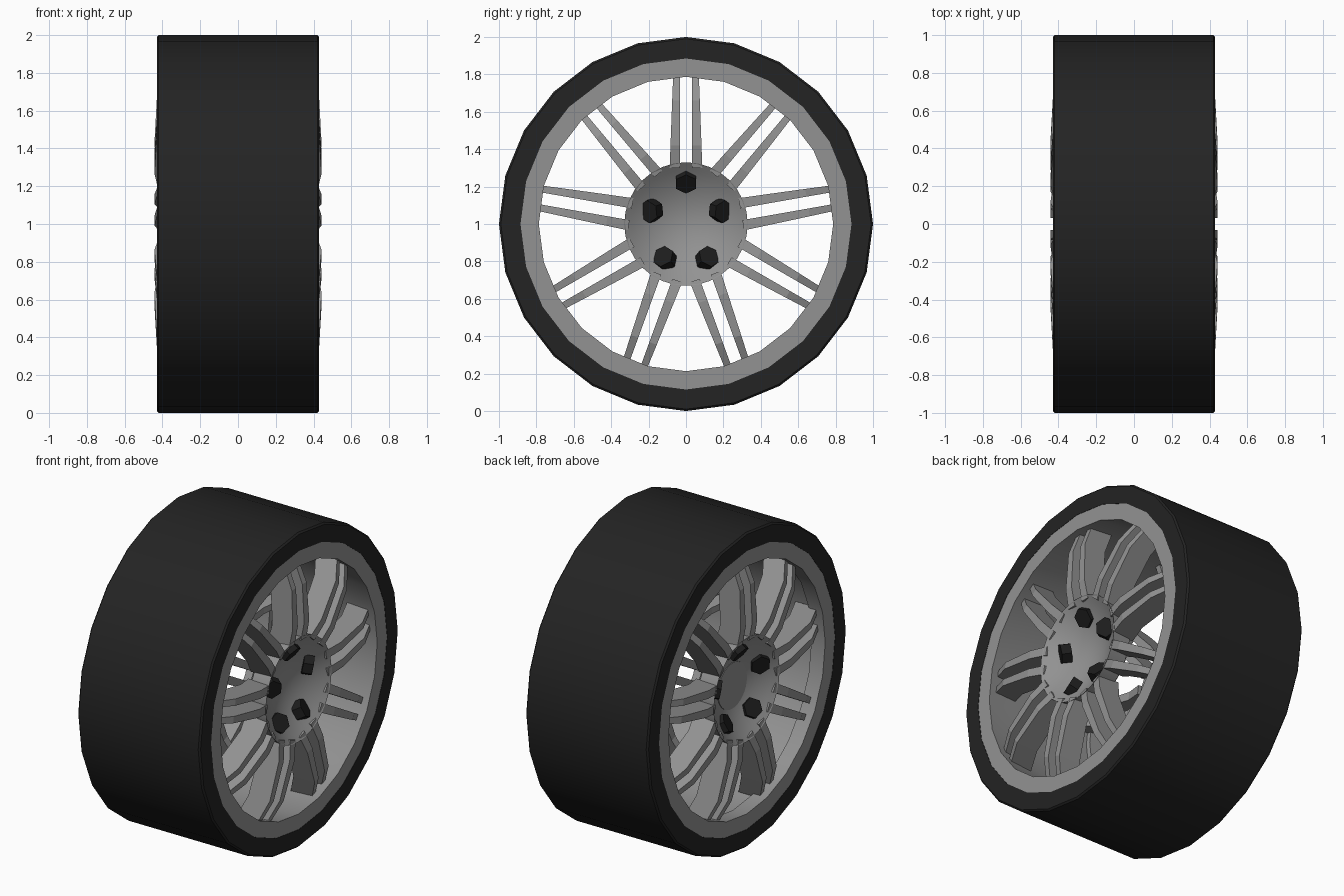
import bpy, bmesh, math
from mathutils import Vector, Matrix

cube = bpy.data.objects.get("Cube")
if cube:
    bpy.data.objects.remove(cube)

CENTRE = Vector((0, 0, 1))


def material(name, value):
    m = bpy.data.materials.new(name)
    m.use_nodes = True
    colour = (value, value, value, 1)
    m.diffuse_color = colour
    bsdf = m.node_tree.nodes["Principled BSDF"]
    bsdf.inputs["Base Color"].default_value = colour
    bsdf.inputs["Roughness"].default_value = 0.7
    return m


rubber = material("black rubber", 0.017)
alloy = material("grey alloy", 0.29)
bolt_black = material("bolt black", 0.012)


def finish(bm, name, mat, smooth=None):
    bmesh.ops.remove_doubles(bm, verts=bm.verts, dist=1e-5)
    bmesh.ops.recalc_face_normals(bm, faces=bm.faces)
    mesh = bpy.data.meshes.new(name)
    bm.to_mesh(mesh)
    bm.free()
    mesh.materials.append(mat)
    ob = bpy.data.objects.new(name, mesh)
    ob.location = CENTRE
    bpy.context.collection.objects.link(ob)
    if smooth:
        bpy.ops.object.select_all(action="DESELECT")
        ob.select_set(True)
        bpy.context.view_layer.objects.active = ob
        bpy.ops.object.shade_smooth_by_angle(angle=math.radians(smooth))
    return ob


def lathe(name, profile, mat, steps, closed=True):
    """Turn (x, radius) points around the wheel axle."""
    bm = bmesh.new()
    verts = [bm.verts.new((x, 0, r)) for x, r in profile]
    edges = [bm.edges.new(pair) for pair in zip(verts, verts[1:])]
    if closed:
        edges.append(bm.edges.new((verts[-1], verts[0])))
    bmesh.ops.spin(bm, geom=verts + edges, cent=(0, 0, 0), axis=(1, 0, 0),
                   angle=math.tau, steps=steps)
    return finish(bm, name, mat, 30)


# Tyre and rim barrel
lathe("tyre", [(-0.43, 0.885), (-0.43, 0.99), (-0.42, 1), (0.42, 1),
               (0.43, 0.99), (0.43, 0.885)], rubber, 24)
lathe("rim", [(-0.428, 0.887), (-0.428, 0.787), (-0.33, 0.79), (-0.33, 0.82),
              (0, 0.82), (0.428, 0.787), (0.428, 0.887)], alloy, 24)

# Spoke stations: radius, front depth, back depth, outer half width
STATIONS = [(0.30, 0.42, 0.27, 0.087), (0.42, 0.443, 0.30, 0.083),
            (0.66, 0.43, 0.28, 0.074), (0.81, 0.37, 0.22, 0.068)]
GAP = 0.032


def spokes(name, s):
    bm = bmesh.new()
    for i in range(9):
        turn = Matrix.Rotation(i * math.tau / 9, 3, "X")
        for side in (-1, 1):
            rings = []
            for r, front, back, wide in STATIONS:
                corners = [(front, GAP), (front, wide), (back, wide), (back, GAP)]
                rings.append([bm.verts.new(turn @ Vector((s * x, side * y, r)))
                              for x, y in corners])
            for a, b in zip(rings, rings[1:]):
                for k in range(4):
                    n = (k + 1) % 4
                    bm.faces.new((a[k], a[n], b[n], b[k]))
            bm.faces.new(rings[0])
            bm.faces.new(rings[-1])
    finish(bm, name, alloy)


def bolts(name, s):
    bm = bmesh.new()
    tilt = math.radians(36)
    for i in range(5):
        a = math.pi / 2 + i * math.tau / 5
        c, h = math.cos(a), math.sin(a)
        normal = Vector((s * math.cos(tilt), s * math.sin(tilt) * c,
                         -math.sin(tilt) * h))
        face = Vector((s * 0.385, 0.213 * c, 0.213 * h))
        place = (Matrix.Translation(face - normal * 0.03)
                 @ normal.to_track_quat("Z", "Y").to_matrix().to_4x4())
        bmesh.ops.create_cone(bm, cap_ends=True, segments=6, radius1=0.062,
                              radius2=0.062, depth=0.06, matrix=place)
    finish(bm, name, bolt_black)


# Dished hub, spokes and bolts on each side
for label, s in (("left", 1), ("right", -1)):
    dish = [(s * (0.427 - 0.13 * (1 - (r / 0.33) ** 2)), r)
            for r in [0.33 * k / 8 for k in range(9)]]
    hub = dish + [(s * 0.30, 0.32), (s * 0.25, 0.25), (s * 0.25, 0)]
    lathe(label + "_hub", hub, alloy, 32, closed=False)
    spokes(label + "_spokes", s)
    bolts(label + "_bolts", s)

# Flat centre cap on one side only
lathe("centre_cap", [(-0.29, 0), (-0.29, 0.145), (-0.327, 0.145), (-0.327, 0)],
      alloy, 32, closed=False)
